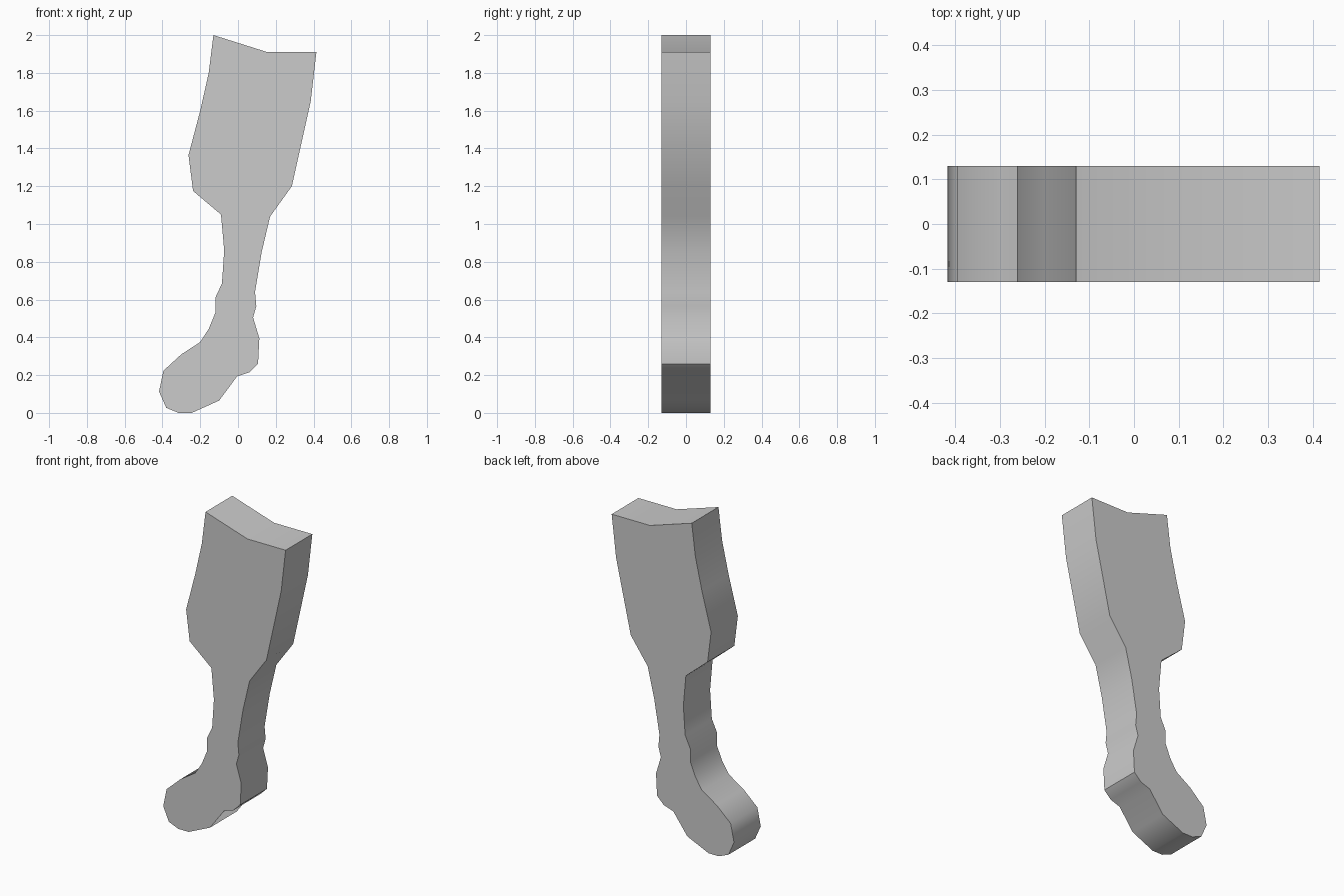
import bpy
import bmesh
import math

cube = bpy.data.objects.get("Cube")
if cube:
    bpy.data.objects.remove(cube, do_unlink=True)

# One plain grey material
grey = bpy.data.materials.new("light grey")
grey.use_nodes = True
colour = (0.6, 0.6, 0.6, 1)
grey.diffuse_color = colour
grey.node_tree.nodes["Principled BSDF"].inputs["Base Color"].default_value = colour

HALF_DEPTH = 0.13

# Outline halves, in x and z: outer side runs down, inner side runs back up
outer_side = [(-.13, 2), (.155, 1.91), (.415, 1.91), (.385, 1.65), (.285, 1.2),
              (.17, 1.04), (.125, .85), (.09, .64), (.097, .565), (.08, .505),
              (.113, .395), (.106, .26), (.06, .215), (-.005, .193)]
inner_side = [(-.1, .065), (-.245, 0), (-.315, 0), (-.38, .027), (-.418, .113),
              (-.395, .223), (-.3, .31), (-.2, .375), (-.155, .445), (-.12, .53),
              (-.12, .61), (-.085, .685), (-.073, .86), (-.09, 1.05),
              (-.238, 1.175), (-.262, 1.365), (-.2, 1.6), (-.155, 1.8)]

# Flat slab extruded from the outline
bm = bmesh.new()
front = bm.faces.new([bm.verts.new((x, -HALF_DEPTH, z))
                      for x, z in outer_side + inner_side])
ext = bmesh.ops.extrude_face_region(bm, geom=[front], use_keep_orig=True)
back = [v for v in ext["geom"] if isinstance(v, bmesh.types.BMVert)]
bmesh.ops.translate(bm, verts=back, vec=(0, 2 * HALF_DEPTH, 0))
bmesh.ops.recalc_face_normals(bm, faces=bm.faces)

mesh = bpy.data.meshes.new("leg_slab")
bm.to_mesh(mesh)
bm.free()
mesh.materials.append(grey)
leg = bpy.data.objects.new("leg_slab", mesh)
bpy.context.collection.objects.link(leg)

# Soft shading round the rim, crisp front and back edges
bpy.ops.object.select_all(action="DESELECT")
leg.select_set(True)
bpy.context.view_layer.objects.active = leg
bpy.ops.object.shade_smooth_by_angle(angle=math.radians(40))
